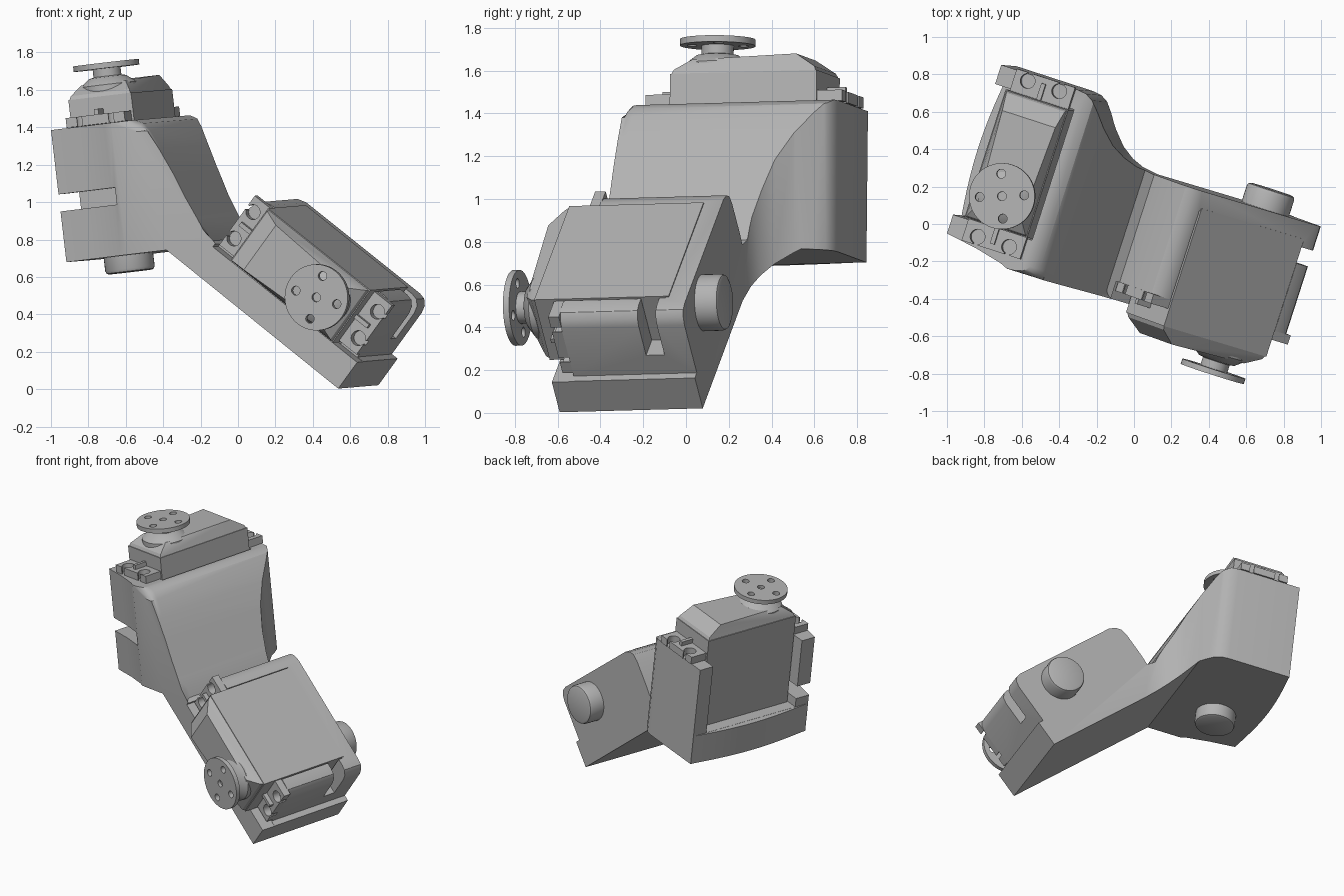
import bpy, bmesh, math
from mathutils import Vector, Matrix

if "Cube" in bpy.data.objects:
    bpy.data.objects.remove(bpy.data.objects["Cube"])

grey = bpy.data.materials.new("plain grey")
grey.use_nodes = True
grey.diffuse_color = (0.45, 0.45, 0.45, 1)
grey.node_tree.nodes["Principled BSDF"].inputs["Base Color"].default_value = (0.45, 0.45, 0.45, 1)

# Bracket frame: across, along and up axes of the tilted assembly
UP = Vector((-0.116, 0.010, 0.993)).normalized()
ALONG = Vector((0.306, 0.951, 0.026))
ALONG = (ALONG - UP * ALONG.dot(UP)).normalized()
ACROSS = ALONG.cross(UP)
FRAME = Matrix((ACROSS, ALONG, UP)).transposed().to_4x4()
C, S = math.cos(math.radians(44)), math.sin(math.radians(44))


def uw(a, b, t):
    return Vector((a, t, b))


def uv(a, b, t):
    return Vector((a, b, t))


def pq(a, b, t=0):
    """Point in the lower tray's slanted frame."""
    return Vector((C * a + S * b, t, C * b - S * a))


def finish(bm, name):
    bmesh.ops.recalc_face_normals(bm, faces=bm.faces)
    mesh = bpy.data.meshes.new(name)
    bm.to_mesh(mesh)
    bm.free()
    mesh.materials.append(grey)
    obj = bpy.data.objects.new(name, mesh)
    bpy.context.collection.objects.link(obj)
    return obj


def prism(name, pts, lo, hi, place=uv, soft=None, radius=0.05):
    """Extrude a 2D outline; soft = index range of low-end edges to round."""
    bm = bmesh.new()
    low = [bm.verts.new(place(a, b, lo)) for a, b in pts]
    high = [bm.verts.new(place(a, b, hi)) for a, b in pts]
    bm.faces.new(low)
    bm.faces.new(high)
    for i in range(len(pts)):
        j = (i + 1) % len(pts)
        bm.faces.new((low[i], low[j], high[j], high[i]))
    if soft:
        edges = [bm.edges.get((low[i], low[i + 1])) for i in range(*soft)]
        bmesh.ops.bevel(bm, geom=edges, offset=radius, segments=4, profile=0.5, affect='EDGES')
    return finish(bm, name)


def box(name, a, b, t, place=uv):
    return prism(name, [(a[0], b[0]), (a[1], b[0]), (a[1], b[1]), (a[0], b[1])], t[0], t[1], place)


def lathe(name, profile, x=0, y=0, sides=40):
    """Closed round solid from (radius, height) pairs."""
    bm = bmesh.new()
    rings = [[bm.verts.new((x + r * math.cos(k * math.tau / sides),
                            y + r * math.sin(k * math.tau / sides), z))
              for k in range(sides)] for r, z in profile]
    bm.faces.new(rings[0])
    bm.faces.new(rings[-1])
    for r1, r2 in zip(rings, rings[1:]):
        for k in range(sides):
            n = (k + 1) % sides
            bm.faces.new((r1[k], r1[n], r2[n], r2[k]))
    return finish(bm, name)


def boolean(obj, cutters, operation='DIFFERENCE'):
    for cutter in cutters:
        cutter.hide_render = True
        mod = obj.modifiers.new("cut", 'BOOLEAN')
        mod.operation, mod.solver, mod.object = operation, 'EXACT', cutter
        bpy.context.view_layer.objects.active = obj
        bpy.ops.object.modifier_apply(modifier=mod.name)
        bpy.data.objects.remove(cutter)


parts = []


def place(obj, matrix=Matrix()):
    obj.data.transform(FRAME @ matrix)
    parts.append(obj)


# Bracket: side outline crossed with plan outline
def slant(*pts):
    return [(v.x, v.z) for v in (pq(a, b) for a, b in pts)]


side = [(-.772, .78), (-.18, .78)]
side += slant((.54, .431), (.54, .61), (.5, .61), (.5, .89), (.49, .93), (.465, .957), (.43, .965),
              (-.37, .965), (-.42, .95), (-.45, .92), (-.46, .87), (-.46, .7), (-.457, .66), (-.455, .63))
start = len(side)
side += [(.06, .80), (.04, .86), (.013, .926), (-.04, 1.045), (-.091, 1.178), (-.155, 1.32),
         (-.21, 1.425), (-.24, 1.468), (-.29, 1.491)]
stop = len(side) - 1
side.append((-.772, 1.491))
plan = [(-.9, -.30), (-.772, -.318), (-.6, -.345), (-.45, -.38), (-.38, -.41), (-.3, -.47), (1.3, -.47), (1.3, .305),
        (.1, .305), (.02, .32), (-.04, .348), (-.1, .395), (-.16, .47), (-.21, .547), (-.25, .598),
        (-.29, .622), (-.34, .629), (-.9, .629)]
bracket = prism("bracket", side, -.398, .7, uw, soft=(start, stop))
boolean(bracket, [prism("plan_cutter", plan, .0 - .5, 2)], 'INTERSECT')
boolean(bracket, [
    box("upper_pocket", (-1, -.325), (-.212, .522), (.99, 2)),
    box("upper_slot", (-1, -.43), (-.6, -.1), (1.053, 1.145)),
    box("lower_recess", (-.475, .8), (.608, 1.2), (-.8, -.30), pq),
    box("lower_pocket", (-.348, .384), (.609, 1.2), (-.7, .2), pq),
    box("lower_slot", (.3, .8), (.72, 1.2), (.08, .17), pq)])
place(bracket)

# Bowed edge of the upper tray floor
arc = [(-.771 - .04 * math.sin(math.pi * k / 12), -.317 + .945 * k / 12) for k in range(13)]
place(prism("floor_edge", arc, .781, .989))

# Pivot bosses on the closed side of both trays
BOSS = [(.115, 0), (.127, .005), (.133, .02), (.133, .13)]
boss_spots = {
    "upper_boss": Matrix.Translation((-.515, -.029, .69)),
    "lower_boss": Matrix.Translation(pq(.202, .794, .415)) @ Matrix.Rotation(math.radians(90), 4, 'X'),
}
for name, m in boss_spots.items():
    place(lathe(name, BOSS), m)


def servo(label, m):
    """Servo with its flange top at height zero and the horn towards -y."""
    place(box(label + "_servo_body", (-.177, .177), (-.36, .36), (-.565, .095)), m)

    # Mounting ears with open screw slots and a middle rib
    for end, tag in ((-1, "horn_end"), (1, "far_end")):
        ear = box(label + "_ear_" + tag, (-.165, .165), sorted((end * .35, end * .482)), (-.052, 0))
        cuts = []
        for x in (-.089, .089):
            cuts.append(lathe("screw_cutter", [(.04, -.2), (.04, .2)], x, end * .4375, 24))
            cuts.append(box("slit_cutter", (x - .014, x + .014),
                            sorted((end * .44, end * .6)), (-.19, .19)))
        boolean(ear, cuts)
        place(ear, m)
        place(box(label + "_rib_" + tag, (-.012, .012), sorted((end * .355, end * .45)), (-.01, .03)), m)

    # Tapered cap
    bm = bmesh.new()
    for x in (-1, 1):
        for point in ((.172, -.355, .094), (.172, .355, .094), (.165, -.345, .115), (.165, .345, .115),
                      (.125, -.27, .165), (.15, .25, .178)):
            bm.verts.new((x * point[0], point[1], point[2]))
    bmesh.ops.convex_hull(bm, input=bm.verts)
    place(finish(bm, label + "_servo_cap"), m)

    # Output collar and round horn
    place(lathe(label + "_collar", [(.15, .1), (.15, .155), (.1, .195), (.075, .2), (.075, .25)], 0, -.184), m)
    horn = lathe(label + "_horn", [(.177, .242), (.177, .272)], 0, -.184, 48)
    turn = [math.radians(20 + 90 * k) for k in range(4)]
    holes = [(.12 * math.cos(t), .12 * math.sin(t)) for t in turn] + [(0, 0)]
    boolean(horn, [lathe("hole_cutter", [(.024, .2), (.024, .3)], x, y - .184, 20) for x, y in holes])
    place(horn, m)


servo("upper", Matrix.Translation((-.515, .155, 1.545)))
lower = Matrix((pq(0, 1), pq(-1, 0), Vector((0, -1, 0)))).transposed().to_4x4()
servo("lower", Matrix.Translation(pq(.018, .794, -.35)) @ lower)

# Smooth curved faces, keep edges sharp
bpy.ops.object.select_all(action='DESELECT')
for obj in parts:
    obj.select_set(True)
bpy.context.view_layer.objects.active = parts[0]
bpy.ops.object.shade_smooth_by_angle(angle=math.radians(30))
